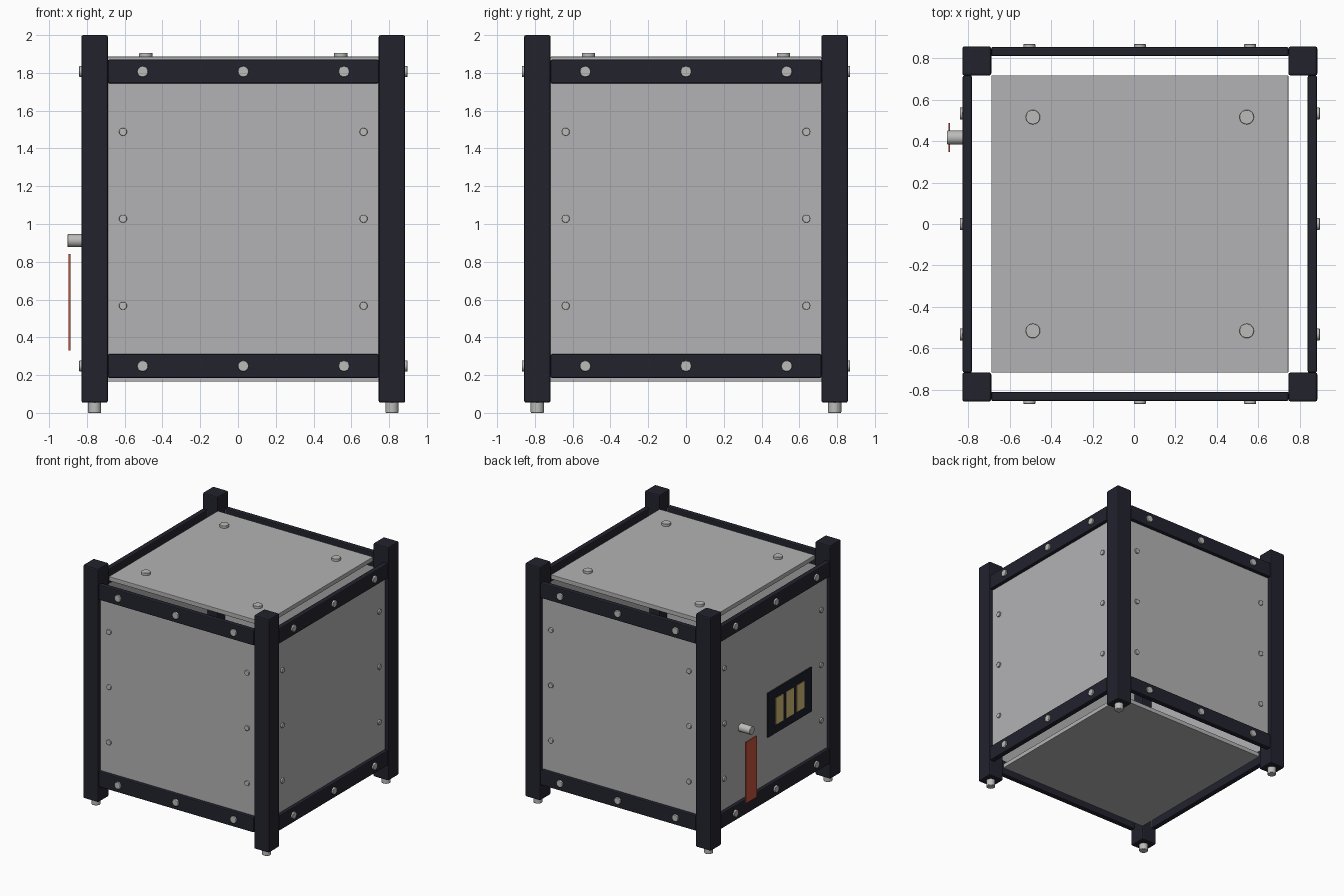
import bpy
from math import pi, radians
from mathutils import Matrix, Vector

cube = bpy.data.objects.get("Cube")
if cube:
    bpy.data.objects.remove(cube, do_unlink=True)


def material(name, colour):
    m = bpy.data.materials.new(name)
    m.use_nodes = True
    m.diffuse_color = (*colour, 1)
    bsdf = m.node_tree.nodes["Principled BSDF"]
    bsdf.inputs["Base Color"].default_value = (*colour, 1)
    bsdf.inputs["Roughness"].default_value = 0.6
    return m


FRAME = material("dark anodised frame", (0.016, 0.016, 0.027))
PANEL = material("grey panel", (0.45, 0.45, 0.46))
STEEL = material("steel", (0.5, 0.5, 0.49))
BLACK = material("black plastic", (0.012, 0.014, 0.022))
GOLD = material("gold contact", (0.65, 0.5, 0.18))
RED = material("red ribbon", (0.55, 0.085, 0.045))

CX = 0.028            # frame centre along x
POST = 0.787          # post centre distance from the middle
INNER = 0.717         # half of the opening between posts
OUTER = 0.857         # outer face of the frame


def finish(ob, name, mat, matrix, bevel=0):
    ob.name = name
    ob.data.materials.append(mat)
    ob.matrix_world = matrix @ ob.matrix_world
    if bevel:
        b = ob.modifiers.new("bevel", "BEVEL")
        b.width = bevel
        b.segments = 2
    return ob


def box(name, mat, centre, size, matrix=Matrix(), bevel=0):
    bpy.ops.mesh.primitive_cube_add(size=1)
    ob = bpy.context.object
    ob.data.transform(Matrix.Diagonal((*size, 1)))
    ob.matrix_world = Matrix.Translation(centre)
    return finish(ob, name, mat, matrix, bevel)


def rod(name, mat, start, end, radius, matrix=Matrix(), bevel=0):
    a, b = Vector(start), Vector(end)
    bpy.ops.mesh.primitive_cylinder_add(vertices=20, radius=radius, depth=(b - a).length)
    ob = bpy.context.object
    bpy.ops.object.shade_smooth_by_angle(angle=radians(35))
    turn = (b - a).to_track_quat("Z", "Y").to_matrix().to_4x4()
    ob.matrix_world = Matrix.Translation((a + b) / 2) @ turn
    return finish(ob, name, mat, matrix, bevel)


middle = Matrix.Translation((CX, 0, 0))

# corner posts with feet
for sx in (-1, 1):
    for sy in (-1, 1):
        x, y = sx * POST, sy * POST
        box("corner_post", FRAME, (x, y, 1.027), (0.14, 0.14, 1.946), middle, 0.01)
        rod("foot", STEEL, (x, y, 0), (x, y, 0.07), 0.035, middle, 0.004)

# four sides: panel, two rails and their bolts
for i, side in enumerate(("front", "right_hand", "back", "left_hand")):
    m = middle @ Matrix.Rotation(i * pi / 2, 4, "Z")
    box(side + "_panel", PANEL, (0, -0.819, 1.027), (2 * INNER, 0.014, 1.66), m)
    for z in (0.248, 1.807):
        box(side + "_rail", FRAME, (0, -0.833, z), (2 * INNER, 0.045, 0.126), m, 0.008)
        for x in (-0.533, 0, 0.533):
            rod("rail_bolt", STEEL, (x, -0.84, z), (x, -0.869, z), 0.029, m, 0.003)
    for x in (-0.637, 0.637):
        for z in (0.567, 1.028, 1.488):
            rod("panel_bolt", STEEL, (x, -0.815, z), (x, -0.838, z), 0.021, m, 0.003)

# top and bottom plates
for name, z in (("top_plate", 1.868), ("bottom_plate", 0.184)):
    box(name, PANEL, (0, 0, z), (2 * INNER, 2 * INNER, 0.036), middle, 0.003)
for x in (-0.516, 0.516):
    for y in (-0.516, 0.516):
        rod("top_bolt", STEEL, (x, y, 1.88), (x, y, 1.906), 0.035, middle, 0.003)

# contact socket on the -x side
box("contact_socket", BLACK, (-0.8, -0.215, 0.88), (0.02, 0.58, 0.37), bevel=0.004)
for y in (-0.07, -0.21, -0.35):
    box("gold_contact", GOLD, (-0.81, y, 0.88), (0.008, 0.1, 0.22))

# pull pin with hanging ribbon
rod("pull_pin", STEEL, (-0.79, 0.417, 0.912), (-0.902, 0.417, 0.912), 0.034, bevel=0.003)
box("warning_ribbon", RED, (-0.892, 0.417, 0.585), (0.009, 0.14, 0.51))
